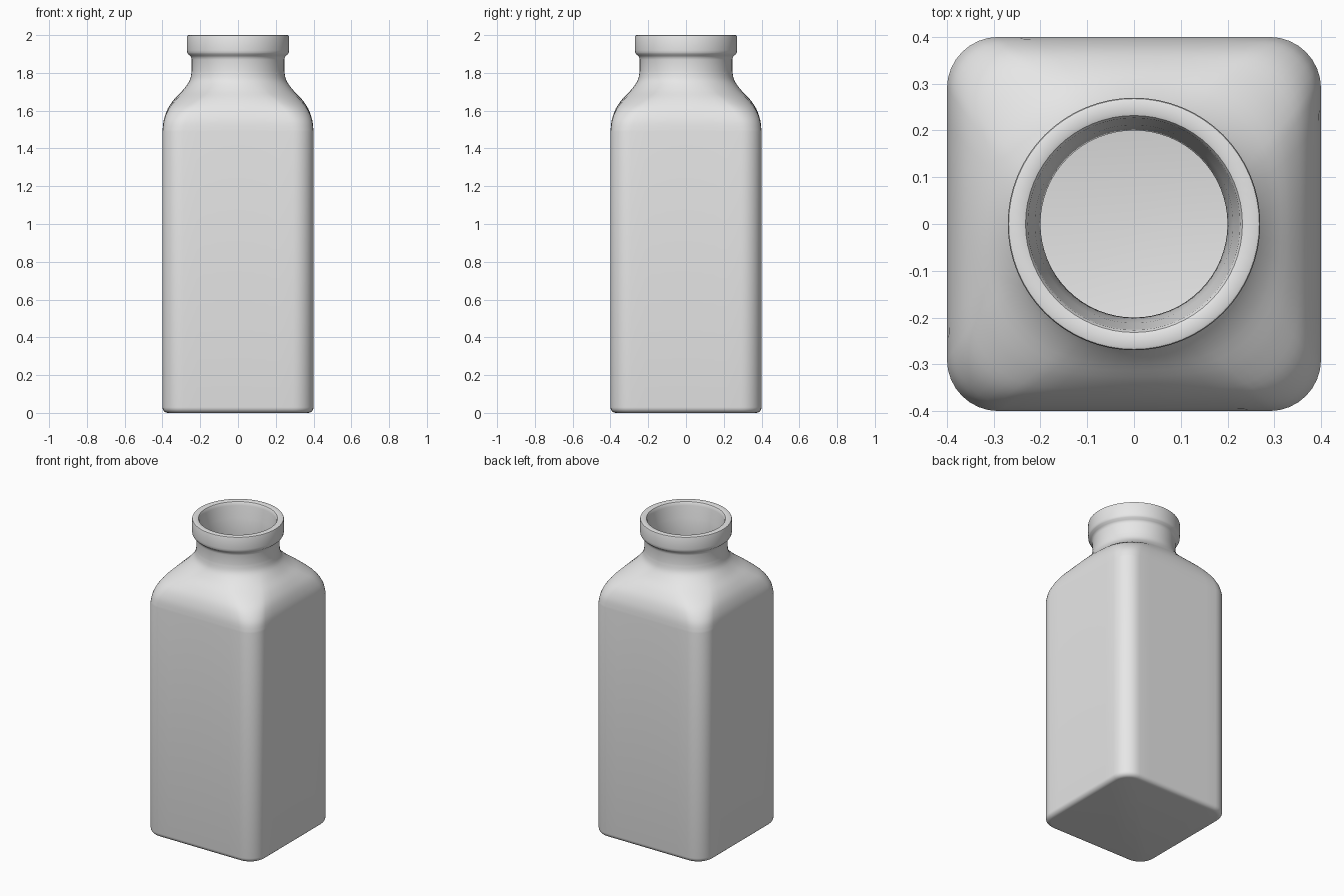
import bpy, bmesh
from math import sin, cos, pi, radians

cube = bpy.data.objects.get("Cube")
if cube:
    bpy.data.objects.remove(cube)

CORNER_STEPS, SIDE_STEPS = 8, 8
HALF, CORNER, WALL = 0.4, 0.11, 0.045


def ring(z, half, corner, roundness):
    """Closed loop that blends a rounded square into a circle."""
    flat = half - corner
    square = []
    for k in range(4):
        turn = k * pi / 2
        # straight side facing this quarter, then its corner
        local = [(half, -flat + 2 * flat * i / SIDE_STEPS) for i in range(SIDE_STEPS)]
        for i in range(CORNER_STEPS):
            a = i / CORNER_STEPS * pi / 2
            local.append((flat + corner * cos(a), flat + corner * sin(a)))
        square += [(x * cos(turn) - y * sin(turn), x * sin(turn) + y * cos(turn))
                   for x, y in local]
    count = len(square)
    points = []
    for i, (x, y) in enumerate(square):
        a = (i - SIDE_STEPS / 2) * 2 * pi / count
        points.append((x + (half * cos(a) - x) * roundness,
                       y + (half * sin(a) - y) * roundness, z))
    return points


def smooth_path(keys, steps=4):
    """Catmull-Rom interpolation through the key sections."""
    ends = [keys[0]] + keys + [keys[-1]]
    result = []
    for p, q, r, s in zip(ends, ends[1:], ends[2:], ends[3:]):
        for i in range(steps):
            t = i / steps
            result.append(tuple(
                b + t * ((c - a) + t * ((2 * a - 5 * b + 4 * c - d)
                                        + t * (3 * b - a - 3 * c + d))) / 2
                for a, b, c, d in zip(p, q, r, s)))
    return result + [keys[-1]]


# Shoulder sections: height, half width, roundness
shoulder = smooth_path([
    (1.49, HALF, 0), (1.55, 0.393, 0.06), (1.61, 0.372, 0.22), (1.66, 0.338, 0.5),
    (1.71, 0.291, 0.8), (1.76, 0.256, 0.97), (1.81, 0.245, 1)])

# Outside: rounded foot, body, shoulder, neck and lip
sections = []
foot = 0.03
for i in range(6):
    a = i / 5 * pi / 2
    inset = foot * (1 - sin(a))
    sections.append((foot * (1 - cos(a)), HALF - inset, CORNER - inset, 0))
sections += [(z, w, CORNER * w / HALF, b) for z, w, b in shoulder]
sections += [(z, w, 0.06, 1) for z, w in [
    (1.87, 0.245), (1.882, 0.247), (1.89, 0.253), (1.9, 0.265), (1.908, 0.269),
    (1.92, 0.27), (1.993, 0.27), (1.998, 0.268), (2.0, 0.263),
    (2.0, 0.24), (1.997, 0.232), (1.988, 0.227), (1.975, 0.225), (1.9, 0.212)]]

# Inside: the same shoulder one wall thickness in, down to the floor
sections += [(z - WALL / 2, w - WALL, CORNER * w / HALF - WALL / 2, b)
             for z, w, b in reversed(shoulder)]
sections += [(0.08, HALF - WALL, 0.08, 0), (0.055, 0.347, 0.075, 0), (WALL, 0.33, 0.06, 0)]

bm = bmesh.new()
loops = [[bm.verts.new(p) for p in ring(*s)] for s in sections]
for low, high in zip(loops, loops[1:]):
    for i in range(len(low)):
        j = (i + 1) % len(low)
        bm.faces.new((low[i], low[j], high[j], high[i]))
bm.faces.new(loops[0][::-1])
bm.faces.new(loops[-1])
bmesh.ops.recalc_face_normals(bm, faces=bm.faces)
mesh = bpy.data.meshes.new("bottle")
bm.to_mesh(mesh)
bm.free()
bottle = bpy.data.objects.new("bottle", mesh)
bpy.context.collection.objects.link(bottle)

# Plain light grey
grey = bpy.data.materials.new("light grey")
grey.use_nodes = True
colour = (0.8, 0.8, 0.8, 1)
grey.diffuse_color = colour
grey.node_tree.nodes["Principled BSDF"].inputs["Base Color"].default_value = colour
mesh.materials.append(grey)

bpy.context.view_layer.objects.active = bottle
bottle.select_set(True)
bpy.ops.object.shade_smooth_by_angle(angle=radians(40))
